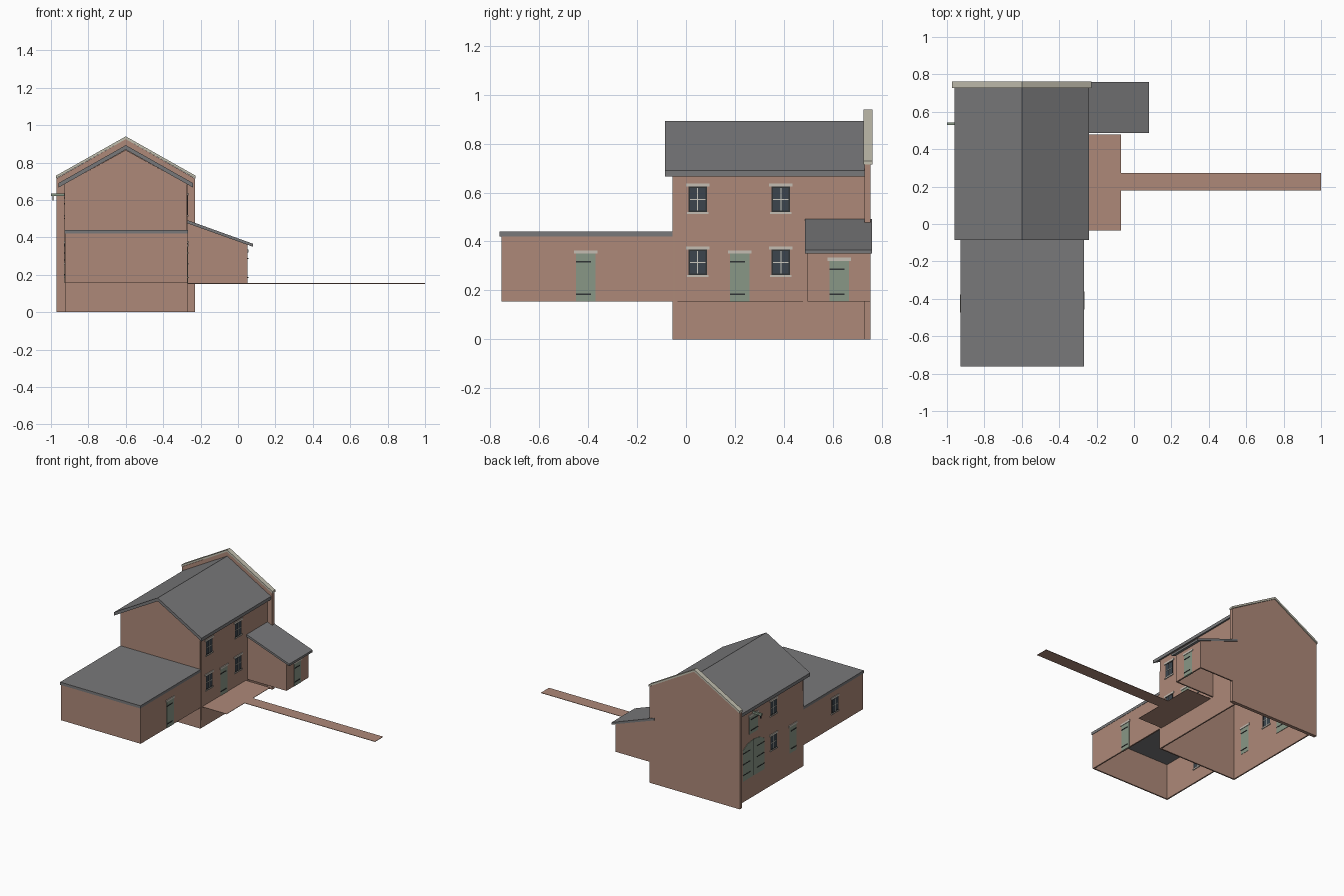
import bpy
import bmesh
from mathutils import Vector

if "Cube" in bpy.data.objects:
    bpy.data.objects.remove(bpy.data.objects["Cube"])


def material(name, rgb):
    m = bpy.data.materials.new(name)
    m.use_nodes = True
    m.diffuse_color = (*rgb, 1)
    node = m.node_tree.nodes["Principled BSDF"]
    node.inputs["Base Color"].default_value = (*rgb, 1)
    node.inputs["Roughness"].default_value = 0.9
    return m


BRICK = material("brick", (0.42, 0.25, 0.19))
SLATE = material("slate", (0.19, 0.19, 0.195))
COPING = material("coping stone", (0.53, 0.51, 0.42))
LINTEL = material("lintel stone", (0.56, 0.51, 0.45))
GREEN = material("sage paint", (0.25, 0.31, 0.24))
GLASS = material("dark glass", (0.045, 0.06, 0.075))
IRON = material("iron", (0.03, 0.033, 0.035))
BAR = material("pale glazing bar", (0.6, 0.58, 0.52))


class Part:
    """Collects solids, each with a material, into one named object."""

    def __init__(self, name):
        self.name, self.bm, self.mats = name, bmesh.new(), []

    def prism(self, mat, axis, profile, a, b):
        # extrude a profile in the plane of the other two axes, from a to b
        def point(u, v):
            return (a, u, v) if axis == "x" else (u, a, v)
        if mat not in self.mats:
            self.mats.append(mat)
        face = self.bm.faces.new([self.bm.verts.new(point(u, v)) for u, v in profile])
        old = set(self.bm.faces)
        res = bmesh.ops.extrude_face_region(self.bm, geom=[face], use_keep_orig=True)
        step = Vector((b - a, 0, 0) if axis == "x" else (0, b - a, 0))
        bmesh.ops.translate(self.bm, vec=step,
                            verts=[g for g in res["geom"] if isinstance(g, bmesh.types.BMVert)])
        new = [f for f in self.bm.faces if f not in old] + [face]
        for f in new:
            f.material_index = self.mats.index(mat)
        bmesh.ops.recalc_face_normals(self.bm, faces=new)
        return self

    def box(self, mat, x0, x1, y0, y1, z0, z1):
        return self.prism(mat, "x", [(y0, z0), (y1, z0), (y1, z1), (y0, z1)], x0, x1)

    def done(self):
        mesh = bpy.data.meshes.new(self.name)
        self.bm.to_mesh(mesh)
        self.bm.free()
        for m in self.mats:
            mesh.materials.append(m)
        ob = bpy.data.objects.new(self.name, mesh)
        bpy.context.scene.collection.objects.link(ob)


T = 0.01                      # wall thickness
L, R, MID = -0.925, -0.27, -0.6   # house sides and ridge line
FRONT, BACK = -0.055, 0.73
GROUND = 0.155                # upper ground level


def gable(half, eave, peak):
    return [(MID - half, eave), (MID, peak), (MID + half, eave)]


# House walls, open underneath
house = Part("house_walls")
house.prism(BRICK, "y", [(R, 0), (L, 0)] + gable((R - L) / 2, 0.685, 0.867), FRONT, FRONT + T)
for x in (L, R - T):
    house.box(BRICK, x, x + T, FRONT + T, BACK, 0, 0.684)
house.done()

# Raised back gable with a stone coping
end = Part("back_gable")
end.prism(BRICK, "y", [(-0.23, 0), (-0.97, 0)] + gable(0.37, 0.715, 0.925), BACK, 0.755)
end.done()
cope = Part("gable_coping")
cope.prism(COPING, "y", gable(0.373, 0.73, 0.94) + gable(0.373, 0.715, 0.925)[::-1],
           0.727, 0.762)
cope.done()

# House roof
roof = Part("house_roof")
roof.prism(SLATE, "y", gable(0.36, 0.69, 0.893) + gable(0.36, 0.666, 0.869)[::-1], -0.085, BACK)
roof.done()

# Front annex, flat roofed and open underneath
annex = Part("annex_walls")
annex.box(BRICK, L, R, -0.755, -0.755 + T, GROUND, 0.42)
for x in (L, R - T):
    annex.box(BRICK, x, x + T, -0.755 + T, FRONT, GROUND, 0.42)
annex.done()
Part("annex_roof").box(SLATE, L - 0.002, R + 0.002, -0.762, FRONT, 0.42, 0.44).done()

# Lean-to at the side
lean = Part("lean_to_walls")
for x, y in ((R, 0.497), (-0.23, 0.755 - T)):
    top = 0.475 - 0.357 * (x - R)
    lean.prism(BRICK, "y", [(x, GROUND), (0.05, GROUND), (0.05, 0.361), (x, top)], y, y + T)
lean.box(BRICK, 0.05 - T, 0.05, 0.497 + T, 0.755 - T, GROUND, 0.361)
lean.done()
slab = Part("lean_to_roof")
slab.prism(SLATE, "y", [(R, 0.475), (0.08, 0.35), (0.08, 0.366), (R, 0.492)], 0.486, 0.76)
slab.done()

# Terrace and long path
Part("terrace").box(BRICK, R, -0.07, -0.035, 0.478, GROUND - 0.003, GROUND).done()
Part("path").box(BRICK, -0.07, 1.0, 0.178, 0.273, GROUND - 0.003, GROUND).done()


def slab_on_wall(part, mat, wall, side, out, y0, y1, z0, z1):
    # a plate standing slightly proud of both faces of the wall
    x = sorted((wall + side * out, wall - side * (T + out)))
    part.box(mat, *x, y0, y1, z0, z1)


def window(name, wall, side, y, z, sill=True):
    p = Part(name)
    w, h, b = 0.038, 0.052, 0.002

    def add(mat, out, *s):
        slab_on_wall(p, mat, wall, side, out, *s)
    add(GLASS, 0.001, y - w, y + w, z - h, z + h)
    for s in (-1, 1):          # dark outer frame
        a, c = sorted((s * w, s * (w - 0.006)))
        add(IRON, 0.002, y + a, y + c, z - h, z + h)
        a, c = sorted((s * h, s * (h - 0.006)))
        add(IRON, 0.002, y - w, y + w, z + a, z + c)
    add(BAR, 0.003, y - b, y + b, z - h + 0.006, z + h - 0.006)
    add(BAR, 0.003, y - w + 0.006, y + w - 0.006, z - b, z + b)
    add(LINTEL, 0.005, y - w - 0.01, y + w + 0.01, z + h, z + h + 0.013)
    add(LINTEL, 0.006, y - w - 0.006, y + w + 0.006, z - h - 0.008, z - h)
    p.done()


def straps(p, wall, side, y0, y1, heights):
    for z in heights:
        slab_on_wall(p, IRON, wall, side, 0.005, y0, y1, z - 0.003, z + 0.003)


def door(name, wall, side, y, top, w=0.04):
    p = Part(name)
    slab_on_wall(p, GREEN, wall, side, 0.002, y - w, y + w, GROUND, top)
    slab_on_wall(p, LINTEL, wall, side, 0.005, y - w - 0.008, y + w + 0.008, top, top + 0.014)
    straps(p, wall, side, y - w, y + w - 0.018, (GROUND + 0.03, top - 0.033))
    p.done()


# Right-hand openings as seen from the terrace
for y, where in ((0.048, "front"), (0.388, "back")):
    for z, level in ((0.315, "lower"), (0.572, "upper")):
        window(f"{level}_{where}_window", R, 1, y, z)
door("terrace_door", R, 1, 0.22, 0.35)
door("annex_door", R, 1, -0.41, 0.35)
door("lean_to_door", 0.05, 1, 0.627, 0.32)

# Openings on the opposite side
for z, level in ((0.315, "lower"), (0.572, "upper")):
    window(f"{level}_yard_window", L, -1, 0.295, z)
window("annex_window", L, -1, -0.425, 0.315)
door("yard_door", L, -1, 0.07, 0.35)

# Arched double cart door
cart = Part("cart_door")
C = 0.53
for s in (-1, 1):
    leaf = [(C + s * u, z) for u, z in ((0.002, GROUND), (0.125, GROUND), (0.125, 0.385),
                                        (0.07, 0.415), (0.002, 0.425))]
    cart.prism(GREEN, "x", leaf, L - 0.003, L + T + 0.003)
    straps(cart, L, -1, *sorted((C + s * 0.125, C + s * 0.04)), (0.2, 0.28, 0.36))
slab_on_wall(cart, IRON, L, -1, 0.001, C - 0.002, C + 0.002, GROUND, 0.425)
cart.done()

# Loading hatch, hoist beam and hook
hatch = Part("loading_hatch")
slab_on_wall(hatch, GREEN, L, -1, 0.002, C - 0.05, C + 0.05, 0.475, 0.605)
slab_on_wall(hatch, LINTEL, L, -1, 0.004, C - 0.058, C + 0.058, 0.605, 0.618)
straps(hatch, L, -1, C - 0.05, C + 0.03, (0.5, 0.58))
hatch.done()
Part("hoist_beam").box(GREEN, -1.0, L, 0.53, 0.544, 0.62, 0.635).done()
Part("hoist_hook").box(IRON, -0.993, -0.987, 0.534, 0.54, 0.598, 0.62).done()
